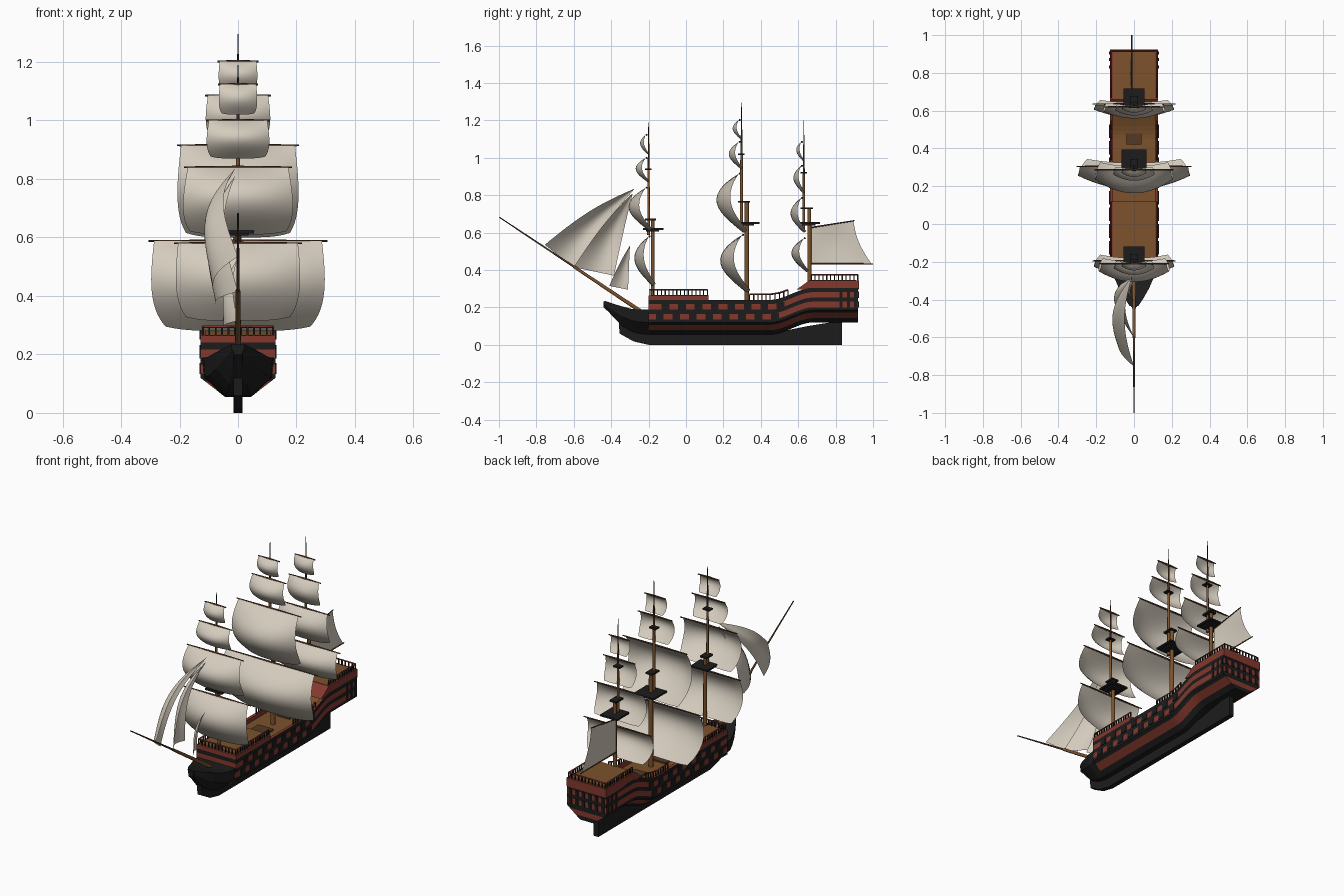
import bpy, bmesh, math
from mathutils import Vector, Matrix

if "Cube" in bpy.data.objects:
    bpy.data.objects.remove(bpy.data.objects["Cube"])

def mat(name, c):
    m = bpy.data.materials.new(name)
    m.diffuse_color = (*c, 1)
    m.use_nodes = True
    m.node_tree.nodes["Principled BSDF"].inputs["Base Color"].default_value = m.diffuse_color
    return m

BLACK = mat("black_paint", (.012, .012, .012))
RED = mat("red_paint", (.23, .04, .026))
WOOD = mat("wood", (.2, .085, .025))
DARK = mat("dark_wood", (.09, .04, .018))
SAIL = mat("canvas", (.66, .6, .51))

def make(name, verts, faces, mats, idx=None, smooth=False, fix=True):
    me = bpy.data.meshes.new(name)
    me.from_pydata([tuple(v) for v in verts], [], faces)
    for m in mats:
        me.materials.append(m)
    for i, p in enumerate(me.polygons):
        p.material_index = idx[i] if idx else 0
        p.use_smooth = smooth
    if fix:
        bm = bmesh.new()
        bm.from_mesh(me)
        bmesh.ops.recalc_face_normals(bm, faces=bm.faces)
        bm.to_mesh(me)
        bm.free()
    ob = bpy.data.objects.new(name, me)
    bpy.context.collection.objects.link(ob)
    return ob

def boxes(name, items, m):
    """items: (x0, x1, y0, y1, z0, z1) boxes joined in one object"""
    vs, fs = [], []
    for x0, x1, y0, y1, z0, z1 in items:
        b = len(vs)
        vs += [(x, y, z) for x in (x0, x1) for y in (y0, y1) for z in (z0, z1)]
        fs += [tuple(b + i for i in f) for f in
               ((0, 1, 3, 2), (4, 6, 7, 5), (0, 4, 5, 1), (2, 3, 7, 6), (0, 2, 6, 4), (1, 5, 7, 3))]
    return make(name, vs, fs, [m])

def pole(name, a, b, r0, r1, m, n=10):
    a, b = Vector(a), Vector(b)
    q = (b - a).to_track_quat('Z', 'Y')
    ring = [Vector((math.cos(2 * math.pi * i / n), math.sin(2 * math.pi * i / n), 0)) for i in range(n)]
    vs = [a + q @ (p * r0) for p in ring] + [b + q @ (p * r1) for p in ring]
    fs = [(i, (i + 1) % n, n + (i + 1) % n, n + i) for i in range(n)]
    fs += [tuple(range(n))[::-1], tuple(range(n, 2 * n))]
    ob = make(name, vs, fs, [m])
    for p in ob.data.polygons:
        p.use_smooth = len(p.vertices) == 4
    return ob

def sheer(y):
    t = min(1, max(0, (y - .45) / .23))
    return .065 * t * t * (3 - 2 * t)

# striped main hull: half section (x, z, material of strip above); 0 black, 1 red, 2 deck
sec = [(.045, .055, 0), (.074, .078, 1), (.112, .107, 0), (.128, .12, 0), (.128, .135, 1), (.128, .166, 0),
       (.128, .188, 1), (.128, .217, 0), (.128, .24, 1), (.11, .24, 1), (.11, .217, 2)]
ys = [-.2, .12, .45] + [.45 + .023 * i for i in range(1, 11)] + [.835, .92]
n = len(sec)
vs, fs, ix = [], [], []
for y in ys:
    vs += [(x, y, z + sheer(y)) for x, z, _ in sec] + [(-x, y, z + sheer(y)) for x, z, _ in reversed(sec)]
N = 2 * n
ringmat = [s[2] for s in sec] + [s[2] for s in reversed(sec[:-1])] + [0]
for j in range(len(ys) - 1):
    for k in range(N):
        fs.append((j * N + k, j * N + (k + 1) % N, (j + 1) * N + (k + 1) % N, (j + 1) * N + k))
        ix.append(ringmat[k])
for b in (0, (len(ys) - 1) * N):
    for k in range(8):
        fs.append((b + k, b + k + 1, b + N - 2 - k, b + N - 1 - k))
        ix.append(sec[k][2])
make("hull", vs, fs, [BLACK, RED, WOOD], ix)

# bow: (y, half width, bottom z, top z)
bow = [(-.195, .122, .055, .19), (-.25, .118, .06, .188), (-.29, .102, .072, .192), (-.34, .08, .1, .205),
       (-.39, .052, .15, .22), (-.435, .022, .198, .235)]
vs, fs = [], []
for y, w, z0, z1 in bow:
    zm = z0 + .48 * (z1 - z0)
    vs += [(.36 * w, y, z0), (w * .95, y, zm), (w, y, z1), (-w, y, z1), (-w * .95, y, zm), (-.36 * w, y, z0)]
for j in range(len(bow) - 1):
    fs += [(j * 6 + k, j * 6 + (k + 1) % 6, j * 6 + 6 + (k + 1) % 6, j * 6 + 6 + k) for k in range(6)]
fs += [tuple(range(6)), tuple(range(len(vs) - 6, len(vs)))]
make("bow", vs, fs, [BLACK])

# keel and stem
prof = [(-.44, .232), (-.44, .2), (-.36, .125), (-.355, .06), (-.28, .018), (-.2, 0), (.835, 0),
        (.835, .13), (.65, .1), (.5, .07), (-.2, .07), (-.28, .18)]
k = len(prof)
make("keel", [(s, y, z) for s in (-.015, .015) for y, z in prof],
     [tuple(range(k)), tuple(range(k, 2 * k))] + [(i, (i + 1) % k, k + (i + 1) % k, k + i) for i in range(k)], [BLACK])

# raised decks
boxes("forecastle", [(-.128, .128, -.2, .12, .238, .265)], RED)
boxes("forecastle_deck", [(-.112, .112, -.185, .119, .25, .267)], WOOD)
poop = boxes("poop", [(-.128, .128, .59, .925, .295, .345)], RED)
for v in poop.data.vertices:
    if v.co.y < .6 and v.co.z > .34:
        v.co.y = .66
boxes("poop_deck", [(-.112, .112, .66, .91, .33, .347)], WOOD)
boxes("deck_hatches", [(-.05, .05, .18, .26, .21, .226), (-.04, .04, .42, .48, .21, .228)], DARK)

# gun ports and stern windows
ports = []
for s in (-.129, .129):
    for zc, y0, off in ((.1505, -.14, .0), (.2025, -.14, .03)):
        for i in range(8):
            y = y0 + off + .088 * i
            z = zc + sheer(y)
            ports.append((s - .003, s + .003, y - .021, y + .021, z - .017, z + .017))
        for y in (.83, .87, .905):
            z = zc + sheer(y)
            ports.append((s - .003, s + .003, y - .008, y + .008, z - .017, z + .017))
for zc in (.2155, .2675):
    for i in range(6):
        x = -.105 + .042 * i
        ports.append((x - .009, x + .009, .917, .925, zc - .017, zc + .017))
boxes("gun_ports", ports, BLACK)

# railings
def rail(name, pts, h=.03, step=.021):
    posts, x = [], 0
    for i in range(len(pts) - 1):
        a, b = Vector(pts[i]), Vector(pts[i + 1])
        c = max(1, round((b - a).length / step))
        for t in range(c + 1):
            p = a.lerp(b, t / c)
            posts.append((p.x - .003, p.x + .003, p.y - .003, p.y + .003, p.z - .004, p.z + h))
        pole(name + "_handrail", a + Vector((0, 0, h)), b + Vector((0, 0, h)), .0045, .0045, RED, 4)
    boxes(name + "_posts", posts, BLACK)

R = .12
rail("forecastle_rail", [(-R, .115, .265), (-R, -.193, .265), (R, -.193, .265), (R, .115, .265)])
rail("poop_rail", [(-R, .67, .345), (-R, .918, .345), (R, .918, .345), (R, .67, .345)])
for s, nm in ((-1, "left"), (1, "right")):
    rail("waist_rail_" + nm, [(s * R, y, .24 + sheer(y)) for y in (.34, .45, .5, .545)])

# masts: lower y, base z, lower top z, upper y, upper top z, tip z, radius, platform z, half width, crosstree z
masts = {"fore": (-.178, .25, .67, -.2, 1.13, 1.19, .011, .618, .055, .94),
         "main": (.325, .21, .765, .297, 1.2, 1.295, .013, .65, .065, 1.02),
         "mizzen": (.66, .33, .73, .63, 1.09, 1.2, .011, .65, .055, .92)}
for nm, (yl, zb, zl, yu, zu, zt, r, zp, w, zc) in masts.items():
    pole(nm + "_lower_mast", (0, yl, zb), (0, yl, zl), r, r * .9, WOOD)
    pole(nm + "_top_mast", (0, yu, zp - .03), (0, yu, zc), r * .7, r * .55, WOOD)
    pole(nm + "_upper_mast", (0, yu, zc), (0, yu, zu), r * .5, .003, DARK)
    pole(nm + "_mast_tip", (0, yu, zu), (0, yu, zt), .003, .0015, BLACK, 6)
    ym = (yl + yu) / 2
    boxes(nm + "_mast_platforms", [
        (-w, w, ym - .04, yl + w * 1.05, zp - .004, zp + .006),
        (-w * .65, w * .65, ym - .025, yl + w * .6, zp - .012, zp - .004),
        (-.022, .022, yu - .018, yl + .018, zl - .005, zl + .005),
        (-.022, .022, yu - .018, yu + .016, zc - .004, zc + .004)], BLACK)

# square sails: name, mast y, top z, bottom z, half width top, half width bottom, belly y
def square_sail(name, ym, zt, zb, wt, wb, yb):
    yt = ym - .014
    d = (yt - yb) * 1.03
    back = .14 * (zt - zb)
    A, B = 16, 14
    vs = []
    for j in range(B + 1):
        v = j / B
        for i in range(A + 1):
            u = 2 * i / A - 1
            c = 1 - u * u
            w = (wt + (wb - wt) * v) * (1 + .04 * math.sin(math.pi * v) - .13 * v ** 5)
            y = yt + back * v * (1 - .5 * c) - math.sin(math.pi * v ** .9) * (d + back * .2) * (.5 + .5 * c)
            z = zt + (zb - zt) * v + .05 * (zt - zb) * v ** 4 * u ** 4
            vs.append((u * w, y, z))
    fs = [(j * (A + 1) + i, (j + 1) * (A + 1) + i, (j + 1) * (A + 1) + i + 1, j * (A + 1) + i + 1)
          for j in range(B) for i in range(A)]
    make(name + "_sail", vs, fs, [SAIL], smooth=True, fix=False)
    yw = wt * 1.05 + .004
    for s, side in ((-1, "left"), (1, "right")):
        pole(name + "_yard_" + side, (0, yt + .004, zt), (s * yw, yt + .004, zt), .0055, .003, DARK, 8)

for row in [("fore_course", -.185, .58, .315, .205, .205, -.275), ("fore_topsail", -.2, .84, .61, .172, .19, -.305),
            ("fore_topgallant", -.2, 1.0, .87, .1, .107, -.268), ("fore_royal", -.2, 1.123, 1.02, .062, .065, -.245),
            ("main_course", .315, .588, .28, .287, .285, .185), ("main_topsail", .297, .915, .6, .195, .205, .165),
            ("main_topgallant", .297, 1.085, .94, .103, .11, .23), ("main_royal", .297, 1.202, 1.1, .063, .065, .25),
            ("mizzen_course", .645, .57, .39, .205, .205, .565), ("mizzen_topsail", .63, .785, .6, .15, .165, .56),
            ("mizzen_topgallant", .63, .957, .81, .095, .1, .575), ("mizzen_royal", .63, 1.085, .985, .06, .062, .59)]:
    square_sail(*row)

# bowsprit
pole("bowsprit", (0, -.24, .178), (0, -.6, .418), .011, .008, WOOD)
pole("bowsprit_end", (0, -.58, .405), (0, -.998, .682), .006, .003, DARK)

# fore-and-aft head sails: head, tack, clew, sideways belly
def jib(name, head, tack, clew, b):
    h, t, c = Vector(head), Vector(tack), Vector(clew)
    A = 12
    vs = []
    for j in range(A + 1):
        v = j / A
        for i in range(A + 1):
            u = i / A
            p = h.lerp(t.lerp(c, u), v)
            sv = math.sin(math.pi * v)
            p.x -= b * (sv * (.6 + .4 * math.sin(math.pi * u)) + .4 * v * v * math.sin(math.pi * u))
            p.z += .035 * b / .09 * sv * (1 - .6 * u)
            vs.append(p)
    fs = [(j * (A + 1) + i, (j + 1) * (A + 1) + i, (j + 1) * (A + 1) + i + 1, j * (A + 1) + i + 1)
          for j in range(A) for i in range(A)]
    make(name, vs, fs, [SAIL], smooth=True, fix=False)

jib("outer_jib", (-.01, -.275, .835), (0, -.755, .535), (-.085, -.6, .415), .075)
jib("inner_jib", (-.01, -.285, .81), (0, -.6, .415), (-.075, -.385, .37), .07)
jib("staysail", (0, -.3, .53), (0, -.41, .315), (-.05, -.31, .295), .03)

# spanker at the mizzen mast, with gaff and boom
A = 10
vs = []
for j in range(A + 1):
    for i in range(A + 1):
        u, v = i / A, j / A
        top = Vector((-.012, .67 + .225 * u, .625 + .035 * u))
        bot = Vector((-.012, .67 + .32 * u, .435))
        p = top.lerp(bot, v)
        p.y -= .018 * u * math.sin(math.pi * v)
        p.x -= .008 * math.sin(math.pi * v) * math.sin(math.pi * u)
        vs.append(p)
make("spanker_sail", vs, [(j * (A + 1) + i, (j + 1) * (A + 1) + i, (j + 1) * (A + 1) + i + 1, j * (A + 1) + i + 1)
                          for j in range(A) for i in range(A)], [SAIL], smooth=True, fix=False)
pole("spanker_gaff", (-.012, .66, .626), (-.012, .9, .664), .004, .003, DARK, 8)
pole("spanker_boom", (-.012, .66, .433), (-.012, 1.0, .433), .004, .003, DARK, 8)
